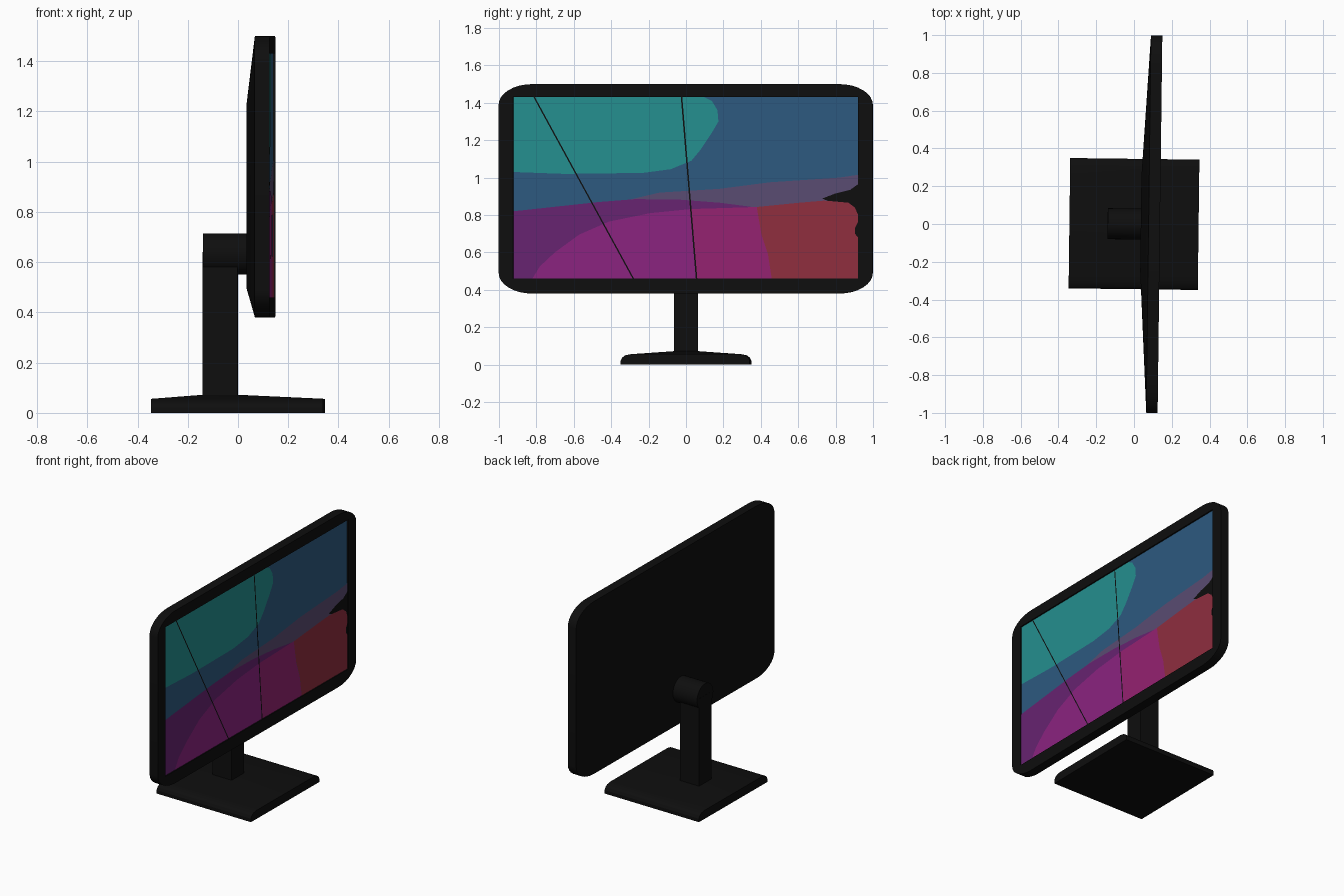
import bpy, bmesh, math
from mathutils import Vector

if "Cube" in bpy.data.objects:
    bpy.data.objects.remove(bpy.data.objects["Cube"])

YAW = -0.0125            # the whole model is turned very slightly
FRONT, RECESS = 0.1375, 0.01


def material(name, r, g, b):
    m = bpy.data.materials.new(name)
    lin = [(c / 255 / 12.92) if c < 10 else ((c / 255 + 0.055) / 1.055) ** 2.4 for c in (r, g, b)]
    m.diffuse_color = (*lin, 1)
    m.use_nodes = True
    m.node_tree.nodes["Principled BSDF"].inputs["Base Color"].default_value = m.diffuse_color
    return m


MATS = {n: material(n, *c) for n, c in {
    "black plastic": (14, 14, 14), "teal": (36, 143, 143), "blue": (45, 90, 128),
    "dusky violet": (90, 76, 114), "purple": (103, 35, 113), "magenta": (139, 35, 128),
    "pink": (149, 34, 113), "red": (143, 46, 63)}.items()}


def add(name, bm, mats):
    me = bpy.data.meshes.new(name)
    bm.to_mesh(me)
    bm.free()
    ob = bpy.data.objects.new(name, me)
    bpy.context.collection.objects.link(ob)
    ob.rotation_euler.z = YAW
    for m in mats:
        me.materials.append(MATS[m])
    return ob


def hull(name, points):
    bm = bmesh.new()
    for p in points:
        bm.verts.new(p)
    bmesh.ops.convex_hull(bm, input=bm.verts[:])
    loose = [v for v in bm.verts if not v.link_faces]
    bmesh.ops.delete(bm, geom=loose, context='VERTS')
    bmesh.ops.dissolve_limit(bm, angle_limit=0.002, verts=bm.verts[:], edges=bm.edges[:])
    bmesh.ops.recalc_face_normals(bm, faces=bm.faces[:])
    return add(name, bm, ["black plastic"])


def box(name, x0, x1, y0, y1, z0, z1):
    return hull(name, [(x, y, z) for x in (x0, x1) for y in (y0, y1) for z in (z0, z1)])


# base foot: rounded long edges and a faint rise towards the column
profile = [(0.345, 0), (0.345, 0.022), (0.337, 0.038), (0.32, 0.05), (0.29, 0.056)]
hull("base", [(x, s * y, z) for x in (-0.342, 0.342) for s in (-1, 1) for y, z in profile]
     + [(x, y, 0.072) for x in (-0.14, 0) for y in (-0.065, 0.065)])

# column and the round swivel joint at its top
box("column", -0.14, -0.001, -0.063, 0.063, 0.06, 0.64)
R = 0.082
hull("swivel_joint", [(x, R * math.cos(a), 0.633 + R * math.sin(a)) for x in (-0.139, 0.05)
                      for a in [2 * math.pi * i / 32 for i in range(32)]])

# monitor housing: rounded outline tapering to a flat plateau at the back
outline = []
for k in range(4):
    for i in range(9):
        a = math.pi / 2 * (k + i / 8)
        sy, sz = (1, -1, -1, 1)[k], (1, 1, -1, -1)[k]
        outline.append((sy * 0.82 + 0.18 * math.cos(a), 0.94 + sz * 0.45 + 0.11 * math.sin(a)))
housing = hull("monitor_housing", [(x, y, z) for x in (0.0775, FRONT) for y, z in outline]
               + [(0.036, y, z) for y in (-0.25, 0.25) for z in (0.5, 1.22)])

# recess for the display
cutter = box("recess_cutter", FRONT - RECESS, FRONT + 0.1, -0.922, 0.922, 0.46, 1.43)
cutter.hide_render = True
mod = housing.modifiers.new("recess", 'BOOLEAN')
mod.operation, mod.object, mod.solver = 'DIFFERENCE', cutter, 'EXACT'
bpy.context.view_layer.objects.active = housing
bpy.ops.object.modifier_apply(modifier=mod.name)
bpy.data.objects.remove(cutter)

# wallpaper: colour regions in (y, z), each laid just above the last
L, B, T = 0.922, 0.46, 1.43
regions = [
    ("blue", [(-L, B), (L, B), (L, T), (-L, T)]),
    ("teal", [(-L, 1.03), (-.65, 1.02), (-.23, 1.025), (-.08, 1.045), (.03, 1.09), (.08, 1.15),
              (.14, 1.24), (.175, 1.3), (.17, 1.36), (.14, 1.41), (.1, T), (-L, T)]),
    ("dusky violet", [(-.31, .88), (0, .8), (L, .8), (L, 1.015), (.82, 1.0), (.45, .975),
                      (.18, .94), (-.14, .92)]),
    ("purple", [(-L, B), (.38, B), (.38, .84), (.18, .866), (-.03, .882), (-.27, .885),
                (-.46, .87), (-L, .82)]),
    ("magenta", [(-.82, B), (.06, B), (.03, .832), (-.19, .81), (-.41, .765), (-.57, .695),
                 (-.7, .6), (-.78, .525)]),
    ("pink", [(.06, B), (.46, B), (.44, .59), (.405, .695), (.38, .843), (.03, .832)]),
    ("red", [(.46, B), (L, B), (L, .83), (.88, .866), (.74, .877), (.61, .866), (.38, .843),
             (.405, .695), (.44, .59)]),
    ("black plastic", [(.73, .888), (.76, .876), (.87, .866), (.905, .84), (L, .8), (L, .965),
                       (.88, .935), (.8, .915)]),
    ("black plastic", [(.905, .7), (L, .68), (L, .765), (.905, .73)]),
]
# two fine dark lines across the display
for top, bottom in ((-.81, -.28), (-.022, .058)):
    regions.append(("black plastic", [(bottom - .004, B), (bottom + .004, B),
                                      (top + .004, T), (top - .004, T)]))
bm = bmesh.new()
names = list(MATS)
for n, (colour, pts) in enumerate(regions):
    x = FRONT - RECESS + 0.001 + 0.0005 * n
    face = bm.faces.new([bm.verts.new((x, y, z)) for y, z in pts])
    face.normal_update()
    if face.normal.x < 0:
        face.normal_flip()
    face.material_index = names.index(colour)
add("display", bm, names)

# shade smoothly across the round parts, keeping hard edges
for name in ("monitor_housing", "swivel_joint", "base"):
    bpy.ops.object.select_all(action='DESELECT')
    ob = bpy.data.objects[name]
    ob.select_set(True)
    bpy.context.view_layer.objects.active = ob
    bpy.ops.object.shade_smooth_by_angle(angle=math.radians(25))
